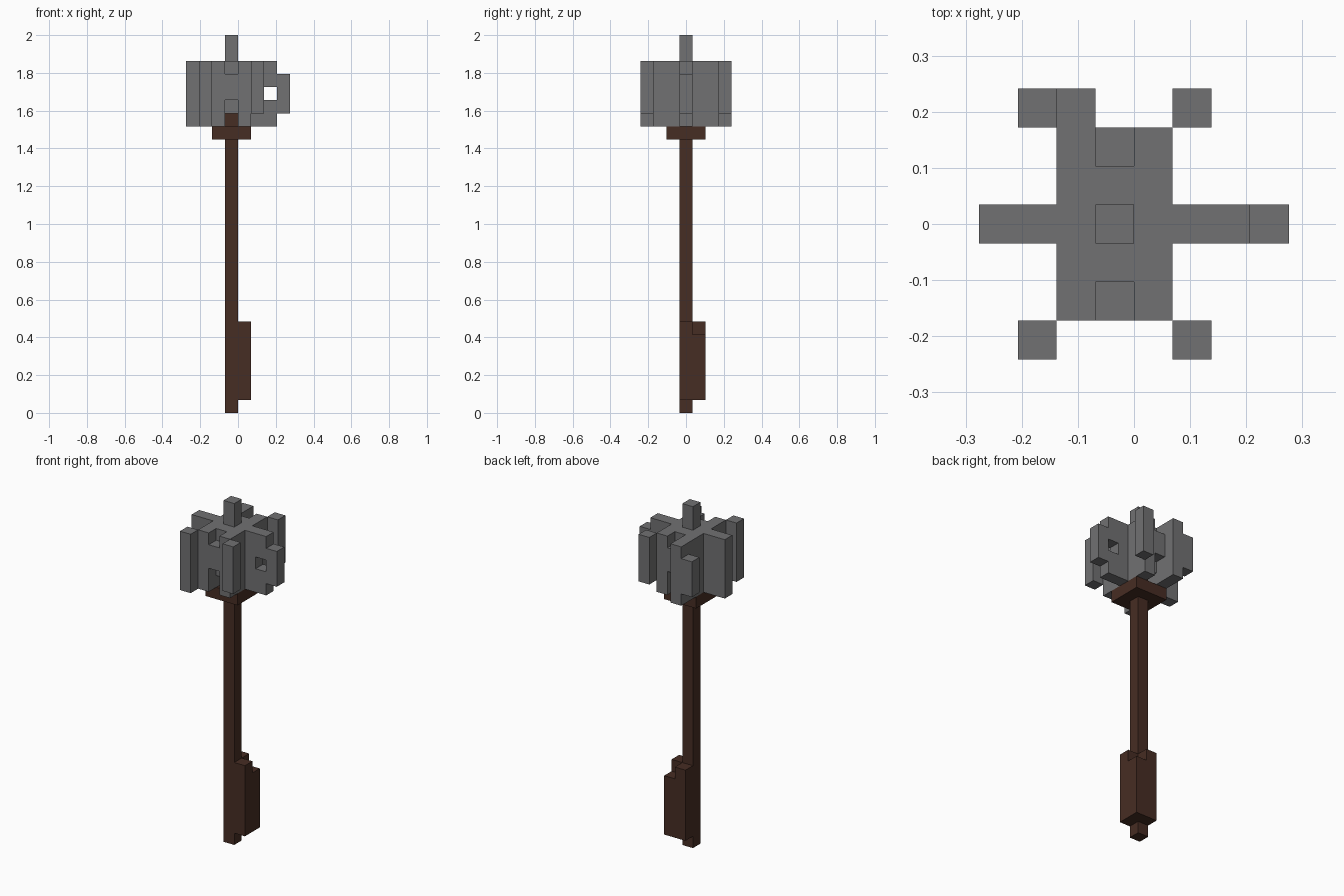
import bpy, bmesh
from itertools import product
from mathutils import Vector

if "Cube" in bpy.data.objects:
    bpy.data.objects.remove(bpy.data.objects["Cube"])

U = 2 / 29  # size of one block


def material(name, rgb):
    m = bpy.data.materials.new(name)
    m.diffuse_color = (*rgb, 1)
    m.use_nodes = True
    m.node_tree.nodes["Principled BSDF"].inputs["Base Color"].default_value = m.diffuse_color
    return m


WOOD = material("dark brown wood", (0.062, 0.026, 0.017))
STEEL = material("grey steel", (0.165, 0.165, 0.17))


def cells(x0, x1, y0, y1, z0, z1):
    """Set of block cells in a box; rows in y are centred on whole numbers."""
    return set(product(range(x0, x1), range(y0, y1 + 1), range(z0, z1)))


def skin(name, blocks, mat):
    """Make one object from the outer faces of a set of blocks."""
    bm = bmesh.new()
    verts = {}
    for c in blocks:
        for axis, side in product(range(3), (0, 1)):
            n = list(c)
            n[axis] += 2 * side - 1
            if tuple(n) in blocks:
                continue
            a, b = (axis + 1) % 3, (axis + 2) % 3
            loop = []
            for da, db in ((0, 0), (1, 0), (1, 1), (0, 1)):
                p = list(c)
                p[axis] += side
                p[a] += da
                p[b] += db
                p = tuple(p)
                if p not in verts:
                    verts[p] = bm.verts.new(Vector((p[0], p[1] - 0.5, p[2])) * U)
                loop.append(verts[p])
            bm.faces.new(loop if side else loop[::-1])
    # merge coplanar block faces into large flat ones
    bmesh.ops.dissolve_limit(bm, angle_limit=0.01, verts=bm.verts, edges=bm.edges)
    me = bpy.data.meshes.new(name)
    bm.to_mesh(me)
    bm.free()
    me.materials.append(mat)
    ob = bpy.data.objects.new(name, me)
    bpy.context.collection.objects.link(ob)
    return ob


# Handle: long shaft, thick grip on two sides, collar under the head
shaft = cells(-1, 0, 0, 0, 0, 23)
grip = cells(0, 1, 0, 0, 1, 7) | cells(-1, 0, 1, 1, 1, 7) | cells(0, 1, 1, 1, 1, 6)
collar = cells(-2, 1, -1, 1, 21, 22)
skin("handle", shaft | grip | collar, WOOD)

# Head core, with the middle column left open where the shaft enters
core = cells(-2, 1, -2, 2, 22, 27) - shaft
for s in (-1, 1):
    core -= cells(-1, 0, s, s, 22, 23)          # low opening beside the shaft
    core -= cells(-1, 0, 2 * s, 2 * s, 22, 24)  # recess below the middle bar
    core -= cells(-1, 0, 2 * s, 2 * s, 26, 27)  # notch above the middle bar
core |= cells(-2, -1, 3, 3, 22, 27)             # extra rib at the back

# Side flanges, the right one with a hole and a stepped tip
left = cells(-4, -2, 0, 0, 22, 27)
right = (cells(1, 3, 0, 0, 22, 27) | cells(3, 4, 0, 0, 23, 26)) - cells(2, 3, 0, 0, 24, 25)
skin("head", core | left | right, STEEL)

# Corner blades
skin("front_left_blade", cells(-3, -2, -3, -3, 22, 27), STEEL)
skin("front_right_blade", cells(1, 2, -3, -3, 23, 27), STEEL)
skin("back_left_blade", cells(-3, -2, 3, 3, 23, 26), STEEL)
skin("back_right_blade", cells(1, 2, 3, 3, 23, 27), STEEL)

# Top spike
skin("top_spike", cells(-1, 0, 0, 0, 27, 29), STEEL)
